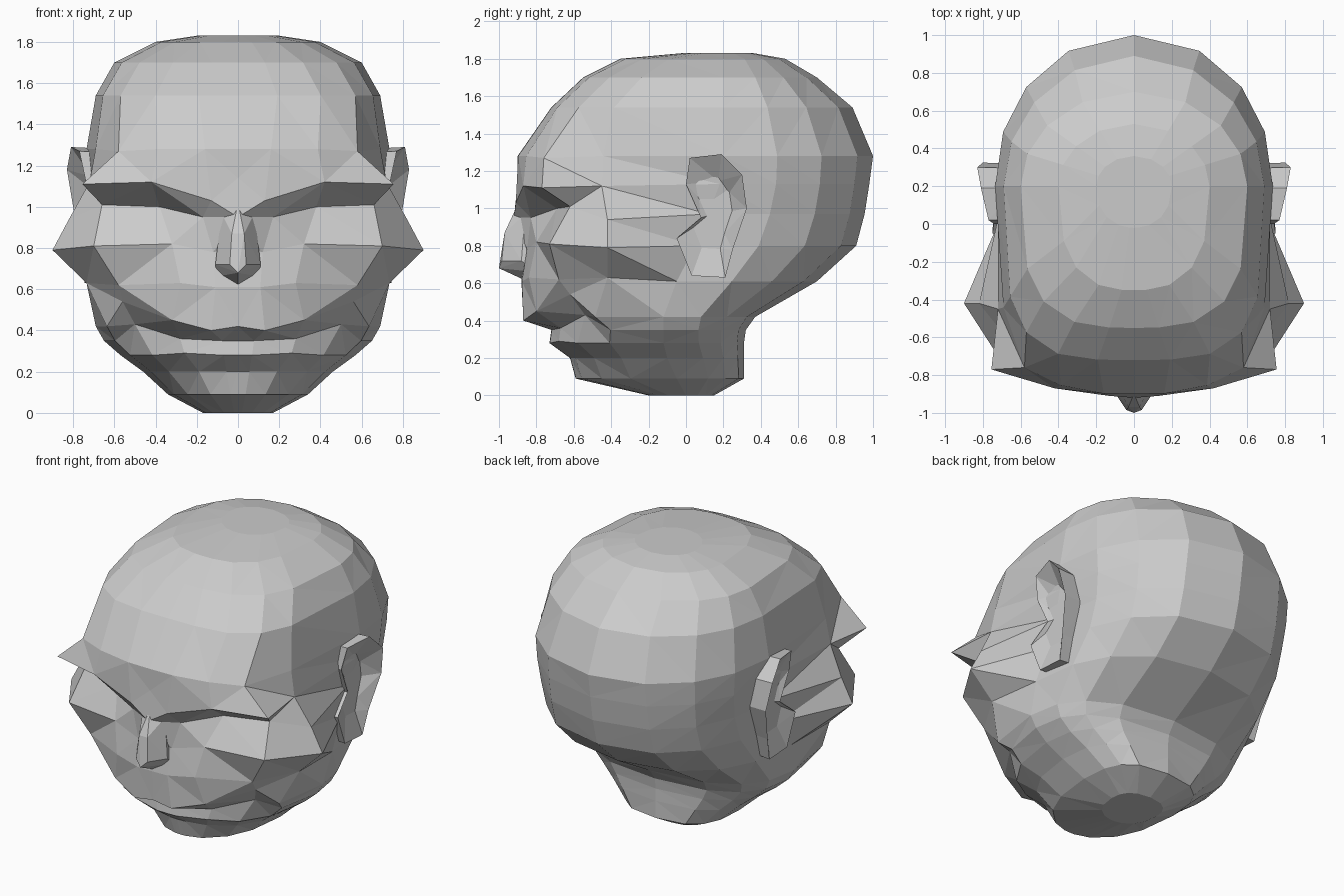
import bpy, bmesh
from math import sin, cos, radians

if "Cube" in bpy.data.objects:
    bpy.data.objects.remove(bpy.data.objects["Cube"])


def finish(name, bm, mirror=True):
    me = bpy.data.meshes.new(name)
    bm.to_mesh(me)
    bm.free()
    ob = bpy.data.objects.new(name, me)
    bpy.context.collection.objects.link(ob)
    if mirror:
        mod = ob.modifiers.new("mirror", 'MIRROR')
        mod.use_clip = True
        mod.merge_threshold = 0.002
    return ob


# Horizontal head sections: height, half width, front y, widest y, back y,
# front squareness, back squareness
rows = [
    (0.00, .17, -.20, 0.00, .15, 2.2, 2.4),
    (0.09, .34, -.59, -.05, .31, 2.2, 2.8),
    (0.20, .46, -.62, -.10, .31, 2.3, 2.8),
    (0.28, .57, -.73, -.12, .31, 2.3, 2.6),
    (0.35, .65, -.72, -.12, .32, 2.3, 2.5),
    (0.42, .69, -.87, -.12, .37, 2.4, 2.4),
    (0.61, .71, -.88, -.05, .70, 2.6, 2.3),
    (0.80, .70, -.86, 0.05, .91, 3.0, 2.3),
    (0.97, .70, -.87, 0.12, .955, 3.0, 2.3),
    (1.13, .72, -.90, 0.18, .98, 3.0, 2.2),
    (1.28, .735, -.90, 0.20, 1.0, 3.2, 2.1),
    (1.54, .69, -.72, 0.20, .89, 3.8, 2.0),
    (1.70, .60, -.55, 0.20, .70, 3.2, 2.0),
    (1.80, .40, -.35, 0.20, .53, 2.7, 2.0),
    (1.83, .20, -.02, 0.20, .36, 2.2, 2.0),
]
angles = [0, 5, 21, 44, 65, 90, 110, 130, 153, 180]

# Sculpted face points: (row, column) -> position
brow = {(9, 0): (0, -.90, 1.14), (9, 1): (.13, -.91, 1.03), (9, 2): (.42, -.87, 1.12),
        (9, 3): (.755, -.77, 1.11), (9, 4): (.72, -.45, 1.12), (10, 3): (.58, -.76, 1.27)}
eye = {(8, 0): (0, -.92, .95), (8, 1): (.17, -.83, .95), (8, 2): (.38, -.69, 1.0),
       (8, 3): (.66, -.62, 1.01), (8, 4): (.82, -.42, .94)}
cheek = {(7, 1): (.12, -.85, .78), (7, 2): (.32, -.80, .82), (7, 3): (.70, -.73, .81),
         (7, 4): (.90, -.42, .79), (6, 2): (.28, -.84, .63), (6, 3): (.58, -.68, .62),
         (6, 4): (.735, -.42, .63)}
mouth = {(5, 1): (.13, -.87, .40), (5, 2): (.32, -.80, .45), (5, 3): (.56, -.62, .54),
         (4, 2): (.28, -.67, .36), (4, 3): (.50, -.54, .43), (3, 2): (.26, -.68, .29)}
sculpt = brow | eye | cheek | mouth


def section_point(row, a):
    z, w, yf, ym, yb, nf, nb = row
    s, c = sin(radians(a)), cos(radians(a))
    if s < 1e-6:
        s = 0
    p = 2 / (nf if c > 0 else nb)
    y = ym + (yf - ym) * c ** p if c > 0 else ym + (yb - ym) * (-c) ** p
    return (w * s ** p, y, z)


# Head: half skin lofted through the sections, then mirrored
bm = bmesh.new()
grid = [[bm.verts.new(sculpt.get((r, c), section_point(row, a)))
         for c, a in enumerate(angles)] for r, row in enumerate(rows)]
for lo, hi in zip(grid, grid[1:]):
    for c in range(len(angles) - 1):
        bm.faces.new((lo[c], lo[c + 1], hi[c + 1], hi[c]))
bm.faces.new(grid[0][::-1])
bm.faces.new(grid[-1])
bmesh.ops.triangulate(bm, faces=bm.faces[:], quad_method='SHORT_EDGE')
finish("head", bm)

# Nose: faceted wedge
bm = bmesh.new()
half = [(0, -.90, 1.02), (.08, -.86, .97), (.03, -.97, .87), (0, -1.0, .68),
        (.04, -.985, .72), (.11, -.88, .72), (.11, -.80, .66), (0, -.87, .62), (0, -.75, .8)]
for x, y, z in half:
    bm.verts.new((x, y, z))
    if x:
        bm.verts.new((-x, y, z))
bmesh.ops.convex_hull(bm, input=bm.verts[:])
loose = [v for v in bm.verts if not v.link_faces]
bmesh.ops.delete(bm, geom=loose, context='VERTS')
finish("nose", bm, mirror=False)

# Ears: rim outline (x, y, z) with a sunken middle
rim = [(.74, 0, 1.13), (.77, .02, 1.27), (.81, .19, 1.29), (.83, .30, 1.18), (.80, .325, 1.0),
       (.76, .25, .78), (.745, .21, .63), (.745, .03, .64), (.75, -.05, .84), (.73, .08, .95)]
bm = bmesh.new()
loops = [[bm.verts.new((x if x0 is None else x0, .15 + (y - .15) * k, .97 + (z - .97) * k))
          for x, y, z in rim] for k, x0 in ((.97, .62), (1, None), (.55, .71))]
n = len(rim)
for a, b in zip(loops, loops[1:]):
    for i in range(n):
        j = (i + 1) % n
        bm.faces.new((a[i], a[j], b[j], b[i]))
bm.faces.new(loops[-1])
bm.faces.new(loops[0][::-1])
bmesh.ops.recalc_face_normals(bm, faces=bm.faces[:])
bmesh.ops.triangulate(bm, faces=bm.faces[:])
finish("ears", bm)
